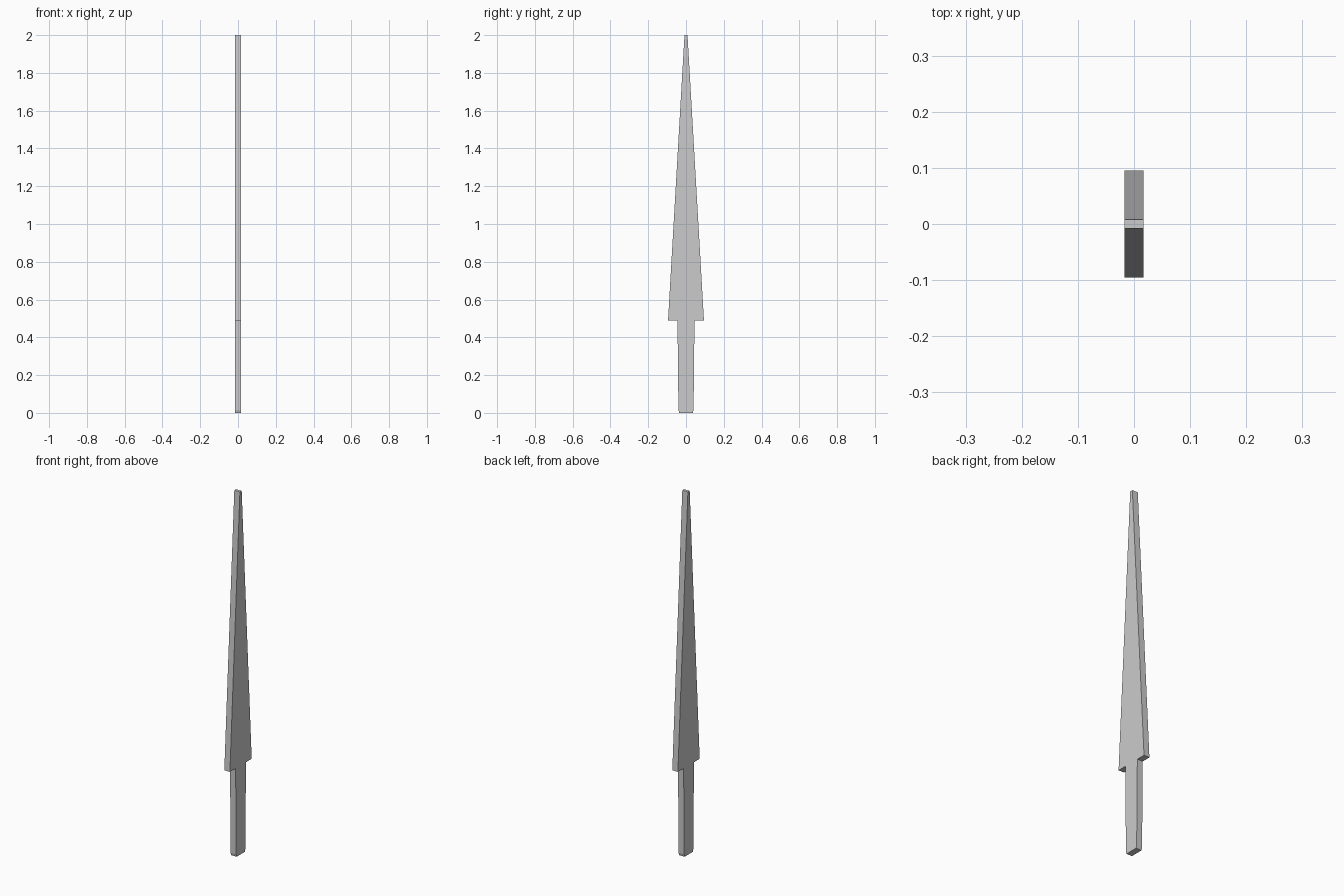
import bpy, bmesh

if "Cube" in bpy.data.objects:
    bpy.data.objects.remove(bpy.data.objects["Cube"])

HALF_THICK = 0.017

# Half outline (y, z) from the handle end up to the blade tip
half = [(0.036, 0.0), (0.04, 0.015), (0.045, 0.49), (0.095, 0.49), (0.008, 2.0)]
outline = half + [(-y, z) for y, z in reversed(half)]

# Flat blade with handle, extruded through its thickness
bm = bmesh.new()
face = bm.faces.new([bm.verts.new((-HALF_THICK, y, z)) for y, z in outline])
ext = bmesh.ops.extrude_face_region(bm, geom=[face], use_keep_orig=True)
moved = [g for g in ext["geom"] if isinstance(g, bmesh.types.BMVert)]
bmesh.ops.translate(bm, verts=moved, vec=(2 * HALF_THICK, 0, 0))
bmesh.ops.recalc_face_normals(bm, faces=bm.faces[:])

mesh = bpy.data.meshes.new("blade_with_handle")
bm.to_mesh(mesh)
bm.free()
blade = bpy.data.objects.new("blade_with_handle", mesh)
bpy.context.collection.objects.link(blade)
